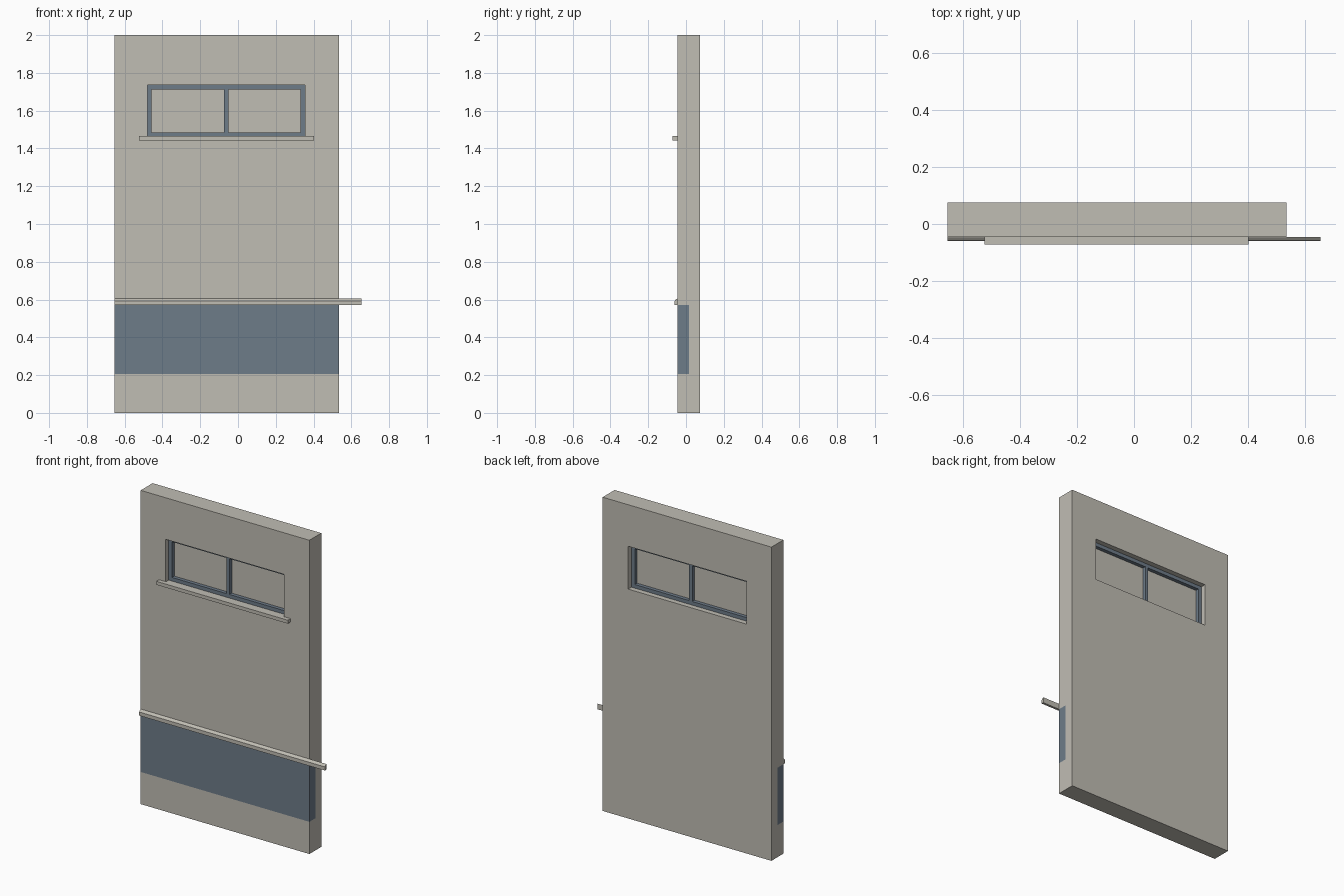
import bpy, bmesh
from mathutils import Vector

if "Cube" in bpy.data.objects:
    bpy.data.objects.remove(bpy.data.objects["Cube"])


def material(name, rgb):
    m = bpy.data.materials.new(name)
    m.diffuse_color = (*rgb, 1)
    m.use_nodes = True
    m.node_tree.nodes["Principled BSDF"].inputs["Base Color"].default_value = m.diffuse_color
    return m


STONE = material("warm_grey", (0.53, 0.51, 0.455))
BLUE = material("slate_blue", (0.155, 0.20, 0.25))


def finish(name, bm, *mats):
    bmesh.ops.recalc_face_normals(bm, faces=bm.faces)
    mesh = bpy.data.meshes.new(name)
    bm.to_mesh(mesh)
    bm.free()
    for m in mats:
        mesh.materials.append(m)
    ob = bpy.data.objects.new(name, mesh)
    bpy.context.collection.objects.link(ob)
    return ob


def add_box(bm, x, y, z):
    verts = bmesh.ops.create_cube(bm, size=1)["verts"]
    for v in verts:
        v.co = [r[0] if c < 0 else r[1] for c, r in zip(v.co, (x, y, z))]


def box(name, x, y, z, mat):
    bm = bmesh.new()
    add_box(bm, x, y, z)
    return finish(name, bm, mat)


# Main dimensions
WX, WY = (-0.655, 0.535), (-0.045, 0.075)
OX, OZ = (-0.48, 0.355), (1.462, 1.735)
BAND_Z, BAND_Y = (0.205, 0.57), 0.015

# Wall slab with a painted band on the front and the front half of both ends
bm = bmesh.new()
add_box(bm, WX, WY, (0, 2))
for co, no in (((0, 0, BAND_Z[0]), (0, 0, 1)), ((0, 0, BAND_Z[1]), (0, 0, 1)),
               ((0, BAND_Y, 0), (0, 1, 0))):
    bmesh.ops.bisect_plane(bm, geom=bm.verts[:] + bm.edges[:] + bm.faces[:],
                           plane_co=Vector(co), plane_no=Vector(no))
for f in bm.faces:
    c = f.calc_center_median()
    f.material_index = int(BAND_Z[0] < c.z < BAND_Z[1] and c.y < BAND_Y)
wall = finish("wall", bm, STONE, BLUE)

# Window opening through the slab
cutter = box("window_cutter", OX, (-0.2, 0.2), OZ, STONE)
cutter.hide_render = True
cutter.hide_set(True)
cut = wall.modifiers.new("window_opening", 'BOOLEAN')
cut.operation = 'DIFFERENCE'
cut.solver = 'EXACT'
cut.object = cutter

# Window frame: rails, stiles and central mullion
FY, T = (-0.012, 0.042), 0.023
mid = sum(OX) / 2
bm = bmesh.new()
for z in ((OZ[0], OZ[0] + T), (OZ[1] - T, OZ[1])):
    add_box(bm, OX, FY, z)
for x in ((OX[0], OX[0] + T), (mid - 0.011, mid + 0.011), (OX[1] - T, OX[1])):
    add_box(bm, x, FY, (OZ[0] + T, OZ[1] - T))
finish("window_frame", bm, BLUE)

# Two panes set in the middle of the frame
for side, x in (("left", (OX[0] + T, mid - 0.011)), ("right", (mid + 0.011, OX[1] - T))):
    box(side + "_window_pane", x, (0.011, 0.019), (OZ[0] + T, OZ[1] - T), STONE)

# Projecting window sill
box("window_sill", (-0.525, 0.402), (-0.072, WY[0]), (1.443, 1.465), STONE)

# Moulded rail above the band, running past the right end of the wall
profile = [(-0.045, 0.57), (-0.06, 0.57), (-0.06, 0.593), (-0.056, 0.598),
           (-0.05, 0.603), (-0.045, 0.606)]
bm = bmesh.new()
face = bm.faces.new([bm.verts.new((WX[0], y, z)) for y, z in profile])
ext = bmesh.ops.extrude_face_region(bm, geom=[face], use_keep_orig=True)["geom"]
bmesh.ops.translate(bm, vec=(1.31, 0, 0),
                    verts=[g for g in ext if isinstance(g, bmesh.types.BMVert)])
finish("dado_rail", bm, STONE)
